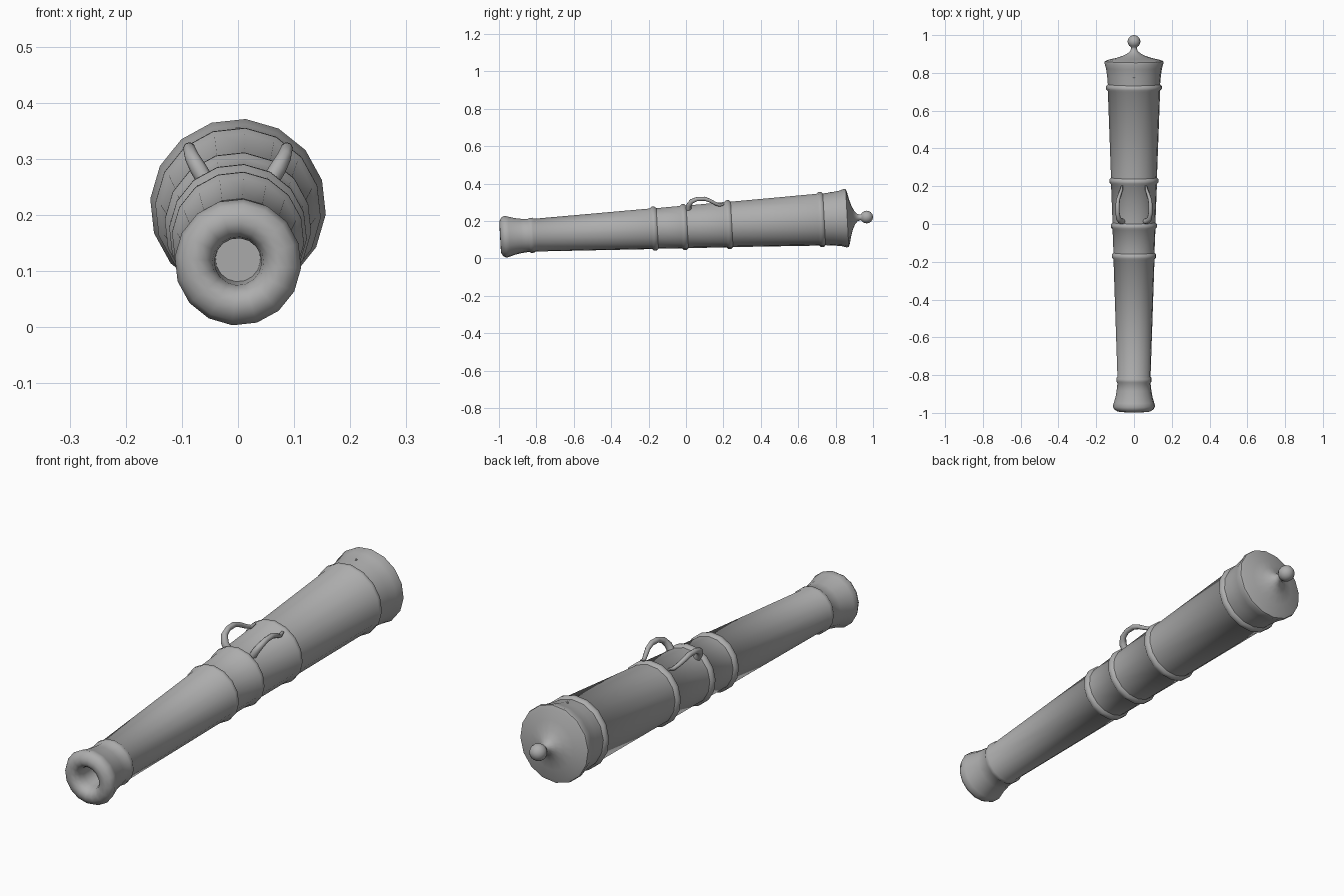
import bpy, bmesh, math
from mathutils import Vector

if "Cube" in bpy.data.objects:
    bpy.data.objects.remove(bpy.data.objects["Cube"])

SIDES = 16
SLOPE = 0.0545            # rise of the barrel axis per unit of y
AXIS_Z = 0.1685           # axis height at y = 0

metal = bpy.data.materials.new("grey metal")
metal.diffuse_color = (0.42, 0.42, 0.42, 1)
metal.use_nodes = True
metal.node_tree.nodes["Principled BSDF"].inputs["Base Color"].default_value = metal.diffuse_color


def axis_point(y):
    return Vector((0, y, AXIS_Z + SLOPE * y))


def finish(name, bm, angle):
    bmesh.ops.recalc_face_normals(bm, faces=bm.faces)
    mesh = bpy.data.meshes.new(name)
    bm.to_mesh(mesh)
    bm.free()
    mesh.materials.append(metal)
    ob = bpy.data.objects.new(name, mesh)
    bpy.context.collection.objects.link(ob)
    bpy.ops.object.select_all(action='DESELECT')
    ob.select_set(True)
    bpy.context.view_layer.objects.active = ob
    bpy.ops.object.shade_smooth_by_angle(angle=math.radians(angle))
    return ob


def loft(name, rings, angle):
    """Skin a list of vertex rings and cap both ends."""
    bm = bmesh.new()
    loops = [[bm.verts.new(p) for p in ring] for ring in rings]
    for a, b in zip(loops, loops[1:]):
        n = len(a)
        for i in range(n):
            j = (i + 1) % n
            bm.faces.new((a[i], a[j], b[j], b[i]))
    bm.faces.new(loops[0])
    bm.faces.new(loops[-1])
    return finish(name, bm, angle)


def lathe(name, profile, angle=45):
    """Turn (y, radius) pairs around the tilted barrel axis."""
    u = Vector((1, 0, 0))
    v = Vector((0, -SLOPE, 1)).normalized()
    turn = math.radians(5)
    rings = []
    for y, r in profile:
        c = axis_point(y)
        angs = [turn + 2 * math.pi * i / SIDES for i in range(SIDES)]
        rings.append([c + r * (math.sin(a) * u + math.cos(a) * v) for a in angs])
    return loft(name, rings, angle)


def band(y, r, h=0.009):
    """Raised reinforcing ring in the barrel profile."""
    return [(y - 0.017, r), (y - 0.008, r + h), (y + 0.008, r + h), (y + 0.017, r)]


# barrel: bore, rounded muzzle, tapering tube with bands, flared breech
profile = [(-0.87, 0.040), (-0.95, 0.042), (-0.972, 0.046), (-0.987, 0.056),
           (-0.994, 0.072), (-0.992, 0.088), (-0.982, 0.104), (-0.965, 0.113),
           (-0.945, 0.107), (-0.915, 0.098), (-0.88, 0.092)]
profile += band(-0.825, 0.088, 0.006)
profile += band(-0.17, 0.109)
profile += band(-0.01, 0.114)
profile += band(0.228, 0.122)
profile += band(0.722, 0.139)
profile += [(0.785, 0.143), (0.825, 0.149), (0.852, 0.157), (0.862, 0.155),
            (0.868, 0.140), (0.877, 0.100), (0.889, 0.062), (0.902, 0.036),
            (0.916, 0.020), (0.930, 0.015)]
# ball knob on the end of the breech
profile += [(0.966 - 0.034 * math.cos(a), 0.034 * math.sin(a))
            for a in [math.radians(d) for d in (28, 50, 70, 90, 110, 130, 150, 170)]]
lathe("barrel", profile)

# lifting handles: (x, y, z, thickness) along one side
PATH = [(0.056, 0.014, 0.258, 0.015), (0.071, 0.014, 0.283, 0.015),
        (0.083, 0.030, 0.305, 0.013), (0.087, 0.060, 0.318, 0.011),
        (0.087, 0.100, 0.319, 0.011), (0.084, 0.130, 0.308, 0.010),
        (0.075, 0.158, 0.293, 0.009), (0.067, 0.180, 0.284, 0.008),
        (0.064, 0.203, 0.290, 0.005)]


def handle(name, side):
    pts = [Vector((side * x, y, z)) for x, y, z, _ in PATH]
    out = Vector((side * 0.8, 0, -0.6))
    rings = []
    for i, p in enumerate(pts):
        t = (pts[min(i + 1, len(pts) - 1)] - pts[max(i - 1, 0)]).normalized()
        u = (out - t * out.dot(t)).normalized()
        v = t.cross(u)
        r = PATH[i][3]
        rings.append([p + r * (math.cos(k * math.pi / 4) * u
                               + math.sin(k * math.pi / 4) * v) for k in range(8)])
    loft(name, rings, 60)


handle("handle_right", 1)
handle("handle_left", -1)

# small vent on top of the breech
bm = bmesh.new()
bmesh.ops.create_cone(bm, cap_ends=True, segments=8, radius1=0.006, radius2=0.004, depth=0.012)
bmesh.ops.translate(bm, verts=bm.verts, vec=axis_point(0.775) + Vector((0, 0, 0.139)))
finish("vent", bm, 40)
